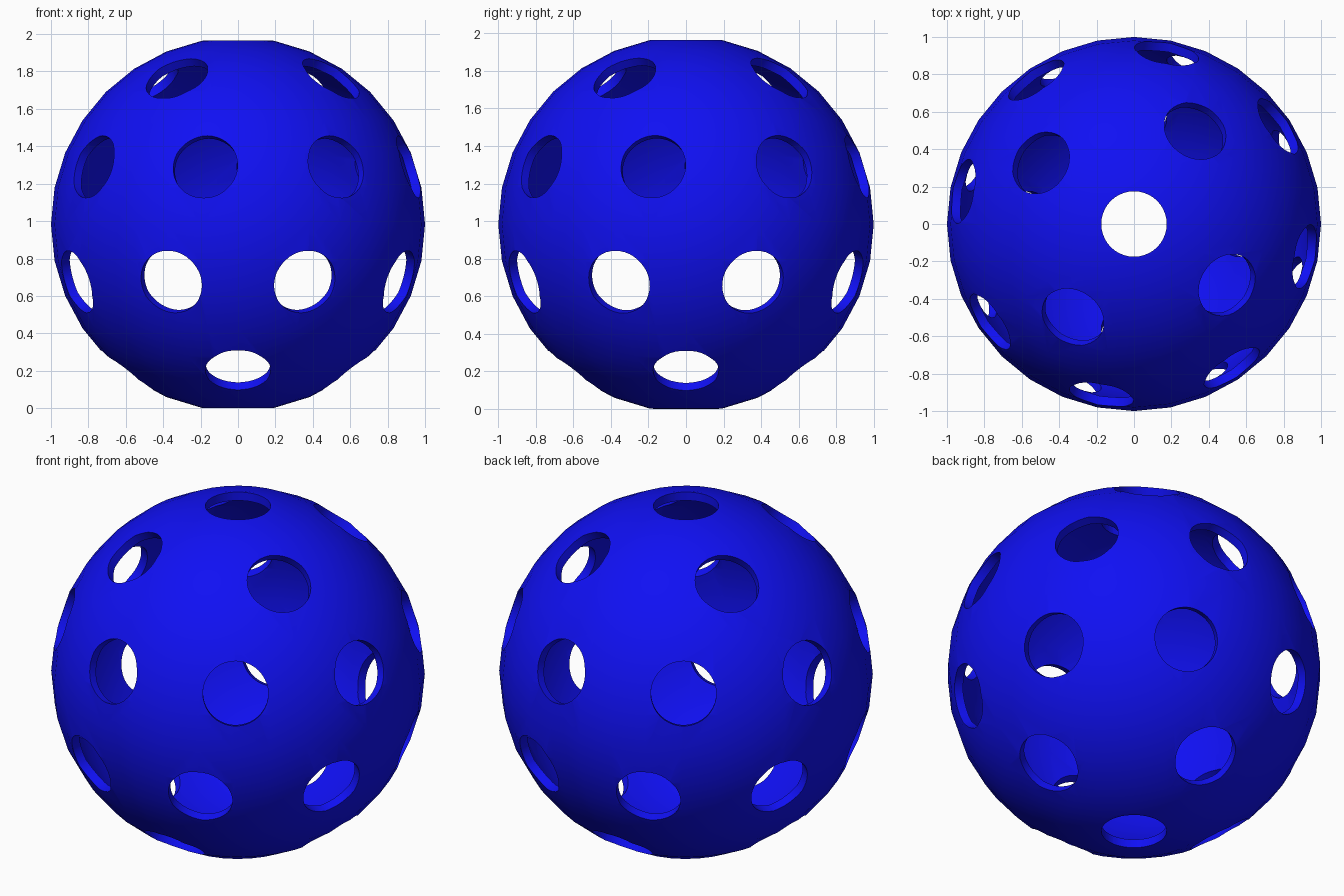
import bpy, bmesh
from math import radians, sin, cos
from mathutils import Vector, Matrix

if "Cube" in bpy.data.objects:
    bpy.data.objects.remove(bpy.data.objects["Cube"])

R, WALL, HOLE = 1.0, 0.05, 0.175
CENTRE = 0.985                      # half height after the poles are drilled
TWIST = -33.3                       # upper half is turned against the lower half


def mesh_object(name, bm):
    me = bpy.data.meshes.new(name)
    bm.to_mesh(me)
    bm.free()
    ob = bpy.data.objects.new(name, me)
    bpy.context.collection.objects.link(ob)
    return ob


# hollow shell: outer sphere plus inward-facing inner sphere
bm = bmesh.new()
bmesh.ops.create_uvsphere(bm, u_segments=32, v_segments=16, radius=R)
outer = set(bm.faces)
bmesh.ops.create_uvsphere(bm, u_segments=32, v_segments=16, radius=R - WALL)
bmesh.ops.reverse_faces(bm, faces=[f for f in bm.faces if f not in outer])
ball = mesh_object("perforated_ball", bm)

# radial drills: one per pole, then rings of 4 and 8 in each half
bm = bmesh.new()


def drill(polar, azimuth):
    p, a = radians(polar), radians(azimuth - 90)      # azimuth 0 faces the front
    d = Vector((sin(p) * cos(a), sin(p) * sin(a), cos(p)))
    m = Matrix.Translation(d) @ d.to_track_quat('Z', 'Y').to_matrix().to_4x4()
    bmesh.ops.create_cone(bm, cap_ends=True, segments=40, radius1=HOLE,
                          radius2=HOLE, depth=0.4, matrix=m)


for upper in (True, False):
    turn = TWIST if upper else 0
    for polar, count, start in ((0, 1, 0), (37.3, 4, 0), (71.7, 8, 22.5)):
        for i in range(count):
            drill(polar if upper else 180 - polar, turn + start + i * 360 / count)
drills = mesh_object("hole_drills", bm)
drills.hide_render = True

# blue plastic
mat = bpy.data.materials.new("blue_plastic")
mat.diffuse_color = (0.005, 0.005, 0.9, 1)
mat.use_nodes = True
mat.node_tree.nodes["Principled BSDF"].inputs["Base Color"].default_value = mat.diffuse_color
ball.data.materials.append(mat)
drills.data.materials.append(mat)

# cut the holes
mod = ball.modifiers.new("holes", 'BOOLEAN')
mod.operation, mod.solver, mod.object = 'DIFFERENCE', 'EXACT', drills
bpy.context.view_layer.objects.active = ball
ball.select_set(True)
bpy.ops.object.modifier_apply(modifier=mod.name)
bpy.data.objects.remove(drills)

# smooth skin with crisp hole rims, standing on the ground
bpy.ops.object.shade_smooth_by_angle(angle=radians(35))
ball.data.transform(Matrix.Translation((0, 0, -min(v.co.z for v in ball.data.vertices))))
